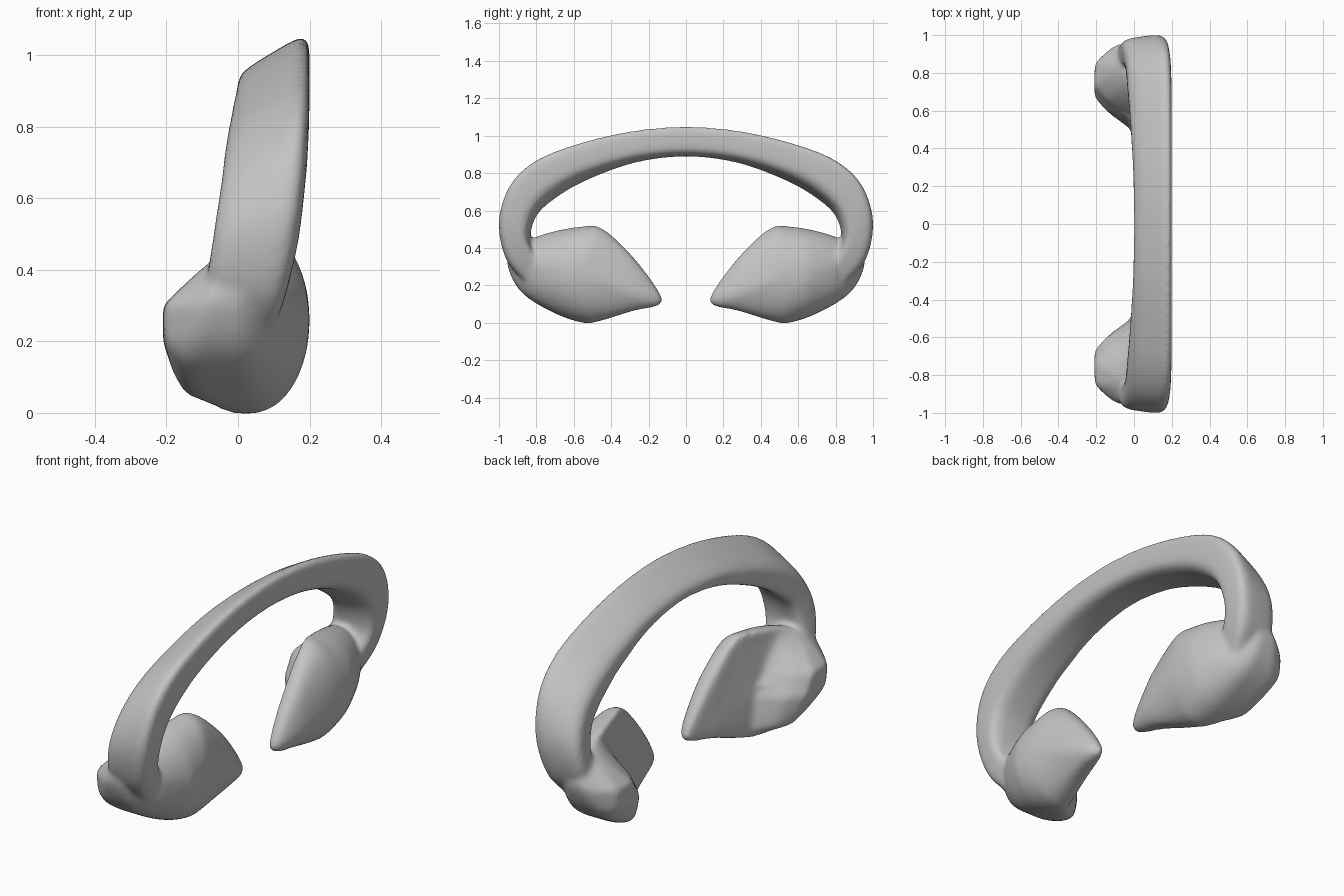
import bpy
import bmesh
import math
from mathutils import Vector

cube = bpy.data.objects.get("Cube")
if cube:
    bpy.data.objects.remove(cube)

grey = bpy.data.materials.new("plain_grey")
grey.use_nodes = True
grey.diffuse_color = (0.55, 0.55, 0.55, 1)
grey.node_tree.nodes["Principled BSDF"].inputs["Base Color"].default_value = (0.55, 0.55, 0.55, 1)


def spline(p0, p1, p2, p3, t):
    """Catmull-Rom point between p1 and p2."""
    return 0.5 * (2 * p1 + (p2 - p0) * t + (2 * p0 - 5 * p1 + 4 * p2 - p3) * t ** 2
                  + (3 * p1 - p0 - 3 * p2 + p3) * t ** 3)


def lookup(table, q):
    """Linear interpolation in a list of (key, value) pairs."""
    if q <= table[0][0]:
        return table[0][1]
    for (a, va), (b, vb) in zip(table, table[1:]):
        if q <= b:
            return va + (vb - va) * (q - a) / (b - a)
    return table[-1][1]


def bridge(bm, a, b):
    n = len(a)
    for i in range(n):
        bm.faces.new((a[i], a[(i + 1) % n], b[(i + 1) % n], b[i]))


bm = bmesh.new()

# Headband: half stations of (y, z) for outer +x, outer -x, inner +x, inner -x, then x limits
STATIONS = [
    ((0, 1.07), (0, .95), (0, .9), (0, .885), (0, .2)),
    ((.3, 1.045), (.29, .93), (.27, .875), (.27, .85), (-.005, .2)),
    ((.6, .975), (.56, .86), (.53, .8), (.52, .755), (-.02, .2)),
    ((.82, .885), (.76, .78), (.7, .71), (.685, .66), (-.035, .198)),
    ((.955, .75), (.9, .675), (.81, .6), (.795, .56), (-.048, .19)),
    ((1.01, .55), (.975, .52), (.845, .45), (.825, .43), (-.07, .17)),
    ((.97, .34), (.945, .34), (.78, .33), (.77, .33), (-.09, .135)),
    ((.85, .2), (.84, .2), (.7, .22), (.7, .22), (-.07, .09)),
]


def side(station, s):
    return [Vector((s * p[0], p[1])) for p in station[:4]] + [Vector(station[4])]


path = [side(st, -1) for st in reversed(STATIONS)] + [side(st, 1) for st in STATIONS[1:]]


def band_ring(keys):
    outer_hi, outer_lo, inner_hi, inner_lo, xs = keys
    ring = []
    for k in range(28):
        a = 2 * math.pi * k / 28
        u, v = [(0.5 + 0.5 * math.copysign(abs(c) ** 0.5, c)) for c in (math.cos(a), math.sin(a))]
        p = (outer_lo.lerp(outer_hi, u)).lerp(inner_lo.lerp(inner_hi, u), 1 - v)
        ring.append(bm.verts.new((xs[0] + (xs[1] - xs[0]) * u, p.x, p.y)))
    return ring


rings = []
last = len(path) - 1
for i in range(last):
    four = [path[min(max(i + d, 0), last)] for d in (-1, 0, 1, 2)]
    for step in range(6):
        rings.append(band_ring([spline(*pts, step / 6) for pts in zip(*four)]))
rings.append(band_ring(path[-1]))
for a, b in zip(rings, rings[1:]):
    bridge(bm, a, b)
bm.faces.new(rings[0])
bm.faces.new(rings[-1])

# Ear cups: a diamond outline in (y, z) with a domed +x face
OUTLINE = [Vector(p) for p in [
    (.135, .1), (.16, .19), (.3, .37), (.45, .505), (.56, .515), (.72, .485), (.84, .44),
    (.95, .36), (.935, .25), (.86, .145), (.7, .05), (.55, .0), (.46, .01), (.28, .065)]]
FACE = [(.13, .19), (.3, .195), (.5, .2), (.65, .2), (.8, .165), (.95, .11)]
RIM = [(.13, .105), (.3, .1), (.55, .02), (.95, -.01)]
CENTRE = Vector((.57, .26))
# The -x side: bevelled front edge, flat plate, valley, then a bulging pad, all shifting with height
EDGE = [(.08, .27), (.5, .47)]
VALLEY = [(.05, .5), (.2, .53), (.35, .62), (.46, .7)]
PAD = [(.02, -.1), (.05, -.16), (.1, -.18), (.2, -.21), (.3, -.21), (.38, -.13), (.44, -.07), (.5, -.02)]


def face_x(q, z):
    return lookup(FACE, q)


def back_x(q, z):
    pad = lookup(PAD, z)
    valley = lookup(VALLEY, z)
    return lookup([(.13, .075), (lookup(EDGE, z), .03), (valley, -.02), (valley + .07, .7 * pad),
                   (valley + .14, pad), (.85, pad), (.96, pad * 0.55)], q)


def add_cup(s):
    n = len(OUTLINE)
    rim = [spline(*[OUTLINE[(i + d) % n] for d in (-1, 0, 1, 2)], t / 4)
           for i in range(n) for t in range(4)]
    radii = [math.sin(math.pi / 2 * k / 20) for k in range(1, 20)]

    def layer(r, surface, power):
        verts = []
        for p in rim:
            q = CENTRE.lerp(p, r)
            mid = lookup(RIM, q.x)
            depth = (1 - r ** power) ** (1 / power)
            verts.append(bm.verts.new((mid + (surface(q.x, q.y) - mid) * depth, s * q.x, q.y)))
        return verts

    loops = [layer(r, face_x, 2.1) for r in radii] + [layer(1, face_x, 2.1)]
    loops += [layer(r, back_x, 7) for r in reversed(radii)]
    for a, b in zip(loops, loops[1:]):
        bridge(bm, a, b)
    bm.faces.new(loops[0])
    bm.faces.new(loops[-1])


for s in (-1, 1):
    add_cup(s)

bmesh.ops.recalc_face_normals(bm, faces=bm.faces)
mesh = bpy.data.meshes.new("headband_with_ear_cups")
bm.to_mesh(mesh)
bm.free()
mesh.materials.append(grey)
headset = bpy.data.objects.new("headband_with_ear_cups", mesh)
bpy.context.collection.objects.link(headset)

# Fuse band and cups into one soft skin
remesh = headset.modifiers.new("fuse", 'REMESH')
remesh.mode = 'VOXEL'
remesh.voxel_size = 0.012
remesh.use_smooth_shade = True
soften = headset.modifiers.new("soften", 'SMOOTH')
soften.factor = 0.5
soften.iterations = 9
for poly in mesh.polygons:
    poly.use_smooth = True
